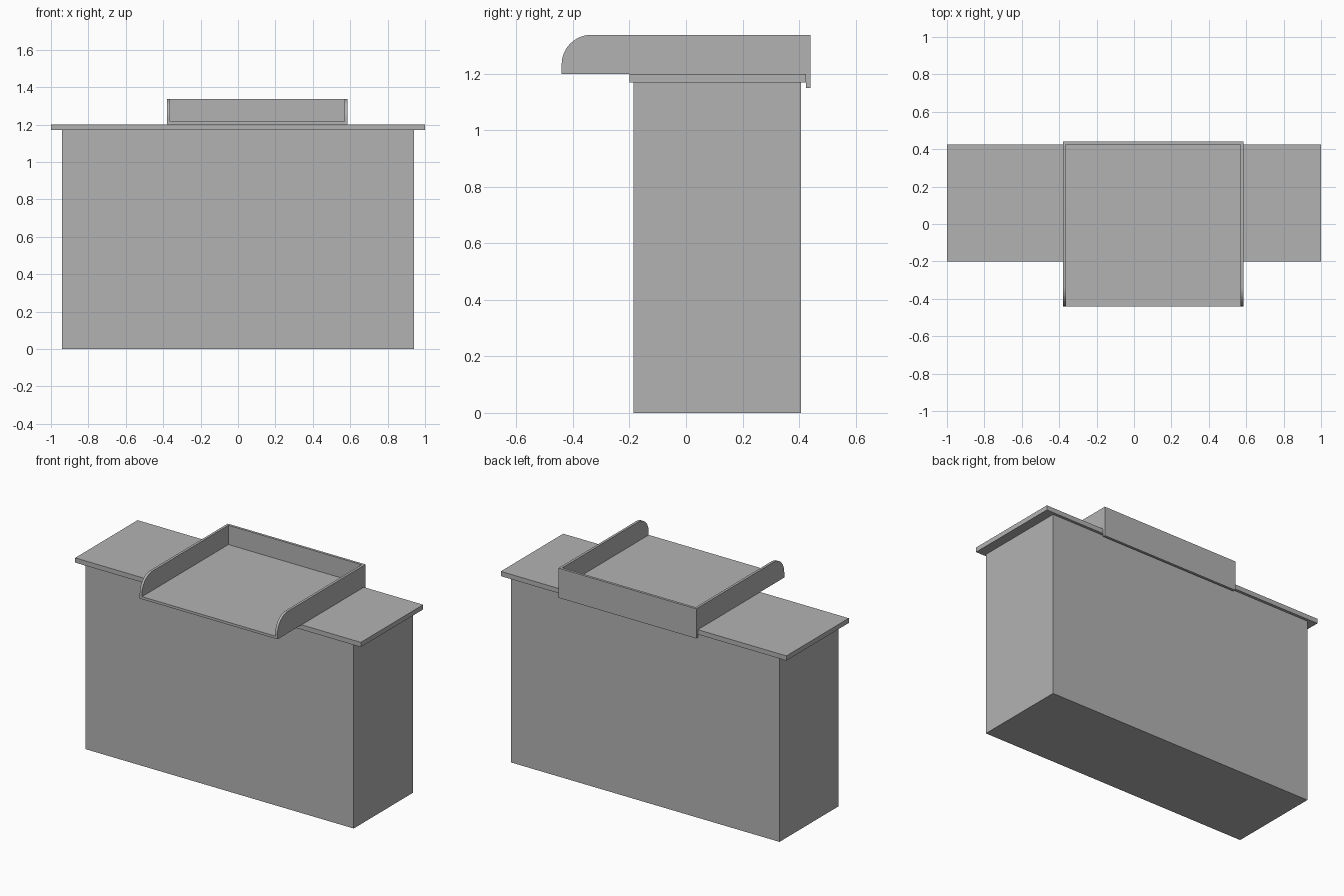
import bpy, bmesh
from math import sin, cos, pi

cube = bpy.data.objects.get("Cube")
if cube:
    bpy.data.objects.remove(cube, do_unlink=True)

# Single neutral grey
GREY = (0.45, 0.45, 0.45, 1)
grey = bpy.data.materials.new("plain_grey")
grey.use_nodes = True
grey.diffuse_color = GREY
grey.node_tree.nodes["Principled BSDF"].inputs["Base Color"].default_value = GREY


def extrude_profile(name, profile, x0, x1):
    """Extrude a closed (y, z) outline from x0 to x1."""
    bm = bmesh.new()
    face = bm.faces.new([bm.verts.new((x0, y, z)) for y, z in profile])
    moved = bmesh.ops.extrude_face_region(bm, geom=[face])["geom"]
    verts = [v for v in moved if isinstance(v, bmesh.types.BMVert)]
    bmesh.ops.translate(bm, verts=verts, vec=(x1 - x0, 0, 0))
    bmesh.ops.recalc_face_normals(bm, faces=bm.faces)
    mesh = bpy.data.meshes.new(name)
    bm.to_mesh(mesh)
    bm.free()
    mesh.materials.append(grey)
    obj = bpy.data.objects.new(name, mesh)
    bpy.context.collection.objects.link(obj)
    return obj


def box(name, x0, x1, y0, y1, z0, z1):
    return extrude_profile(name, [(y0, z0), (y1, z0), (y1, z1), (y0, z1)], x0, x1)


# Cabinet and overhanging worktop
BACK, FRONT, WALL = 0.44, -0.44, 0.016
TOP, RIM = 1.20, 1.338
box("cabinet_body", -0.94, 0.94, -0.185, 0.407, 0, 1.17)
box("worktop", -1, 1, -0.20, BACK - WALL, 1.17, TOP)

# Tray: floor, back board hooked below the worktop, rounded side boards
LEFT, RIGHT = 0.585, -0.38
box("tray_floor", RIGHT + WALL, LEFT - WALL, FRONT, BACK - WALL, TOP, TOP + WALL)
box("tray_back_board", RIGHT, LEFT, BACK - WALL, BACK, 1.15, RIM)

RADIUS, STEPS = 0.105, 16
angles = [pi / 2 * (1 + i / STEPS) for i in range(STEPS + 1)]
side = [(FRONT, TOP), (BACK - WALL, TOP), (BACK - WALL, RIM)]
side += [(FRONT + RADIUS + RADIUS * cos(a), RIM - RADIUS + RADIUS * sin(a)) for a in angles]
for name, x in (("tray_left_board", LEFT - WALL), ("tray_right_board", RIGHT)):
    board = extrude_profile(name, side, x, x + WALL)
    bpy.ops.object.select_all(action="DESELECT")
    board.select_set(True)
    bpy.context.view_layer.objects.active = board
    bpy.ops.object.shade_smooth_by_angle()
